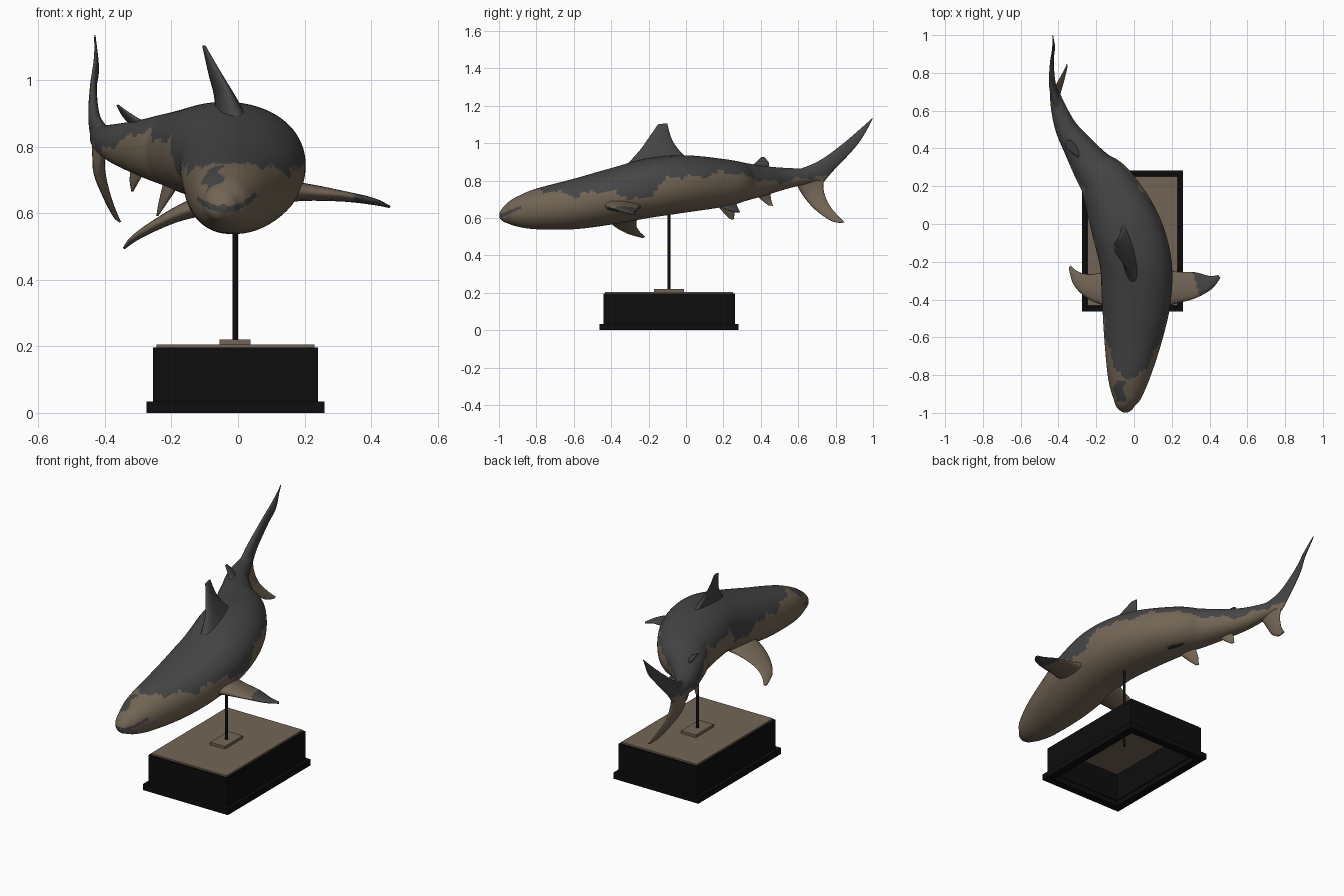
import bpy
import bmesh
from math import sin, cos, pi, copysign
from mathutils import Vector

cube = bpy.data.objects.get("Cube")
if cube:
    bpy.data.objects.remove(cube, do_unlink=True)


def material(name, r, g, b):
    mat = bpy.data.materials.new(name)
    mat.use_nodes = True
    mat.diffuse_color = (r, g, b, 1)
    mat.node_tree.nodes["Principled BSDF"].inputs["Base Color"].default_value = (r, g, b, 1)
    return mat


GREY = material("slate grey", .06, .06, .061)
TAN = material("warm tan", .17, .13, .089)
BLACK = material("black", .004, .004, .004)


def finish(name, bm, mats, rule=None, smooth=False):
    bmesh.ops.recalc_face_normals(bm, faces=bm.faces)
    for face in bm.faces:
        face.smooth = smooth
        if rule:
            face.material_index = int(rule(face.calc_center_median()))
    mesh = bpy.data.meshes.new(name)
    bm.to_mesh(mesh)
    bm.free()
    for mat in mats:
        mesh.materials.append(mat)
    obj = bpy.data.objects.new(name, mesh)
    bpy.context.collection.objects.link(obj)
    return obj


def resample(rows, steps):
    """Smooth curve through rows of numbers."""
    out = []
    last = len(rows) - 1
    for i in range(last):
        a, b, c, d = (rows[min(max(i + k, 0), last)] for k in (-1, 0, 1, 2))
        for s in range(steps):
            t = s / steps
            out.append([q + t * (r - p) / 2 + t * t * (p - 2.5 * q + 2 * r - w / 2)
                        + t ** 3 * (1.5 * (q - r) + (w - p) / 2)
                        for p, q, r, w in zip(a, b, c, d)])
    return out + [list(rows[-1])]


def loft(rings):
    bm = bmesh.new()
    loops = [[bm.verts.new(p) for p in ring] for ring in rings]
    n = len(loops[0])
    for a, b in zip(loops, loops[1:]):
        for i in range(n):
            j = (i + 1) % n
            bm.faces.new((a[i], a[j], b[j], b[i]))
    bm.faces.new(loops[0])
    bm.faces.new(loops[-1])
    return bm


def lookup(table, y):
    for (y0, z0), (y1, z1) in zip(table, table[1:]):
        if y <= y1:
            return z0 + (z1 - z0) * max(0, (y - y0) / (y1 - y0))
    return table[-1][1]


# Wavy line between the grey back and the tan belly
EDGE = [(-.84, .76), (-.8, .74), (-.7, .745), (-.6, .715), (-.5, .74), (-.4, .745),
        (-.3, .70), (-.2, .71), (-.1, .82), (.1, .82), (.2, .85), (.3, .83),
        (.4, .80), (.5, .79), (.6, .81), (.7, .82)]


def is_tan(p):
    if p.y < -.83:
        snout_patch = p.y > -.94 and abs(p.x + .075 + .01 * sin(70 * p.y)) < .025 and p.z > .66
        mouth = p.y < -.88 and abs(p.z - .612 - 5 * (p.x + .04) ** 2) < .009
        return not (snout_patch or mouth)
    return p.z < lookup(EDGE, p.y) + .008 * sin(45 * p.y) + .005 * sin(110 * p.y)


# Body stations: y, spine x, half width, top, bottom
STATIONS = [
    (-.998, -.045, .012, .628, .602), (-.98, -.045, .038, .655, .583),
    (-.95, -.045, .058, .685, .570), (-.9, -.038, .083, .716, .554),
    (-.8, -.028, .114, .757, .540), (-.6, -.005, .155, .810, .540),
    (-.4, .012, .183, .867, .565), (-.2, .008, .190, .920, .600),
    (0, -.048, .183, .935, .630), (.2, -.14, .145, .915, .660),
    (.3, -.22, .108, .897, .688), (.4, -.29, .082, .880, .715),
    (.5, -.355, .060, .870, .745), (.6, -.395, .043, .865, .772),
    (.7, -.422, .024, .862, .795), (.75, -.43, .008, .850, .810)]


def body_rings(around=72):
    rows = resample(STATIONS, 12)
    for i, (y, x, half, top, bottom) in enumerate(rows):
        before, after = rows[max(i - 2, 0)], rows[min(i + 2, len(rows) - 1)]
        along = Vector((after[1] - before[1], after[0] - before[0], 0)).normalized()
        side = Vector((along.y, -along.x, 0))
        ring = []
        for k in range(around):
            a = 2 * pi * k / around
            c, s = cos(a), sin(a)
            u = copysign(abs(c) ** .95, c) * half
            v = copysign(abs(s) ** .95, s) * (top - bottom) / 2
            ring.append(Vector((x, y, (top + bottom) / 2 + v)) + side * u)
        yield ring


finish("shark_body", loft(list(body_rings())), [GREY, TAN], is_tan, True)


def fin(name, *sections, rule=is_tan):
    """Each section: leading point, trailing point, thickness."""
    rows = resample([(*a, *b, t) for a, b, t in sections], 10)
    mids = [Vector(r[:3]) + Vector(r[3:6]) for r in (rows[0], rows[-1])]
    span = mids[1] - mids[0]
    n = 10
    rings = []
    for r in rows:
        lead, trail = Vector(r[:3]), Vector(r[3:6])
        normal = (trail - lead).cross(span).normalized()
        ring = []
        for k in range(2 * n):
            a = pi * k / n
            t = (1 - cos(a)) / 2
            ring.append(lead.lerp(trail, t) + normal * sin(a) * (1.25 - .5 * t) * r[6] / 2)
        rings.append(ring)
    return finish(name, loft(rings), [GREY, TAN], rule, True)


def all_grey(p):
    return False


def all_tan(p):
    return True


# Fins on the back
fin("dorsal_fin",
    ((.0, -.33, .87), (-.05, .03, .90), .09),
    ((-.03, -.245, .965), (-.065, -.03, .955), .045),
    ((-.065, -.195, 1.035), (-.085, -.075, 1.02), .026),
    ((-.1, -.15, 1.10), (-.105, -.1, 1.105), .01), rule=all_grey)
fin("second_dorsal_fin",
    ((-.27, .33, .86), (-.31, .43, .86), .03),
    ((-.32, .37, .895), (-.345, .445, .89), .015),
    ((-.36, .40, .925), (-.365, .42, .925), .006), rule=all_grey)

# Pectoral fins
fin("left_pectoral_fin",
    ((.12, -.46, .67), (.12, -.22, .66), .07),
    ((.21, -.425, .665), (.21, -.25, .66), .05),
    ((.32, -.395, .655), (.32, -.255, .645), .03),
    ((.41, -.345, .638), (.40, -.275, .633), .02),
    ((.458, -.285, .62), (.445, -.27, .622), .008),
    rule=lambda p: p.x < .33 - .3 * (p.y + .32))
fin("right_pectoral_fin",
    ((-.08, -.45, .635), (-.08, -.24, .63), .07),
    ((-.18, -.425, .60), (-.18, -.26, .595), .045),
    ((-.26, -.385, .56), (-.25, -.265, .56), .03),
    ((-.32, -.32, .522), (-.30, -.25, .53), .02),
    ((-.345, -.235, .495), (-.335, -.22, .50), .008), rule=all_tan)

# Pelvic and anal fins
fin("left_pelvic_fin",
    ((-.10, .16, .70), (-.16, .26, .70), .03),
    ((-.07, .20, .655), (-.11, .275, .66), .018),
    ((-.05, .26, .632), (-.06, .29, .63), .006), rule=lambda p: p.z > .675)
fin("right_pelvic_fin",
    ((-.18, .15, .69), (-.22, .25, .70), .03),
    ((-.215, .195, .635), (-.235, .26, .64), .018),
    ((-.24, .235, .595), (-.245, .255, .592), .006), rule=all_tan)
fin("anal_fin",
    ((-.28, .37, .73), (-.32, .45, .74), .025),
    ((-.30, .405, .695), (-.325, .455, .70), .014),
    ((-.315, .44, .668), (-.32, .465, .665), .006), rule=all_tan)

# Tail
fin("tail_upper_lobe",
    ((-.395, .59, .855), (-.43, .735, .79), .05),
    ((-.43, .71, .905), (-.435, .785, .85), .035),
    ((-.437, .83, .99), (-.432, .885, .955), .02),
    ((-.43, .93, 1.075), (-.42, .94, 1.025), .012),
    ((-.43, 1.0, 1.137), (-.43, .985, 1.105), .005))
fin("tail_lower_lobe",
    ((-.405, .58, .80), (-.43, .74, .83), .045),
    ((-.42, .625, .72), (-.415, .735, .755), .035),
    ((-.395, .69, .645), (-.40, .76, .68), .024),
    ((-.37, .77, .588), (-.375, .805, .62), .014),
    ((-.355, .825, .573), (-.355, .847, .577), .006))


# Display stand
def block(name, mat, xs, ys, zs, wall=0):
    bm = bmesh.new()
    bmesh.ops.create_cube(bm, size=1)
    for v in bm.verts:
        v.co = [lo if c < 0 else hi for c, (lo, hi) in zip(v.co, (xs, ys, zs))]
    if wall:
        ends = [f for f in bm.faces if abs(f.normal.z) > .5]
        bmesh.ops.delete(bm, geom=ends, context="FACES_ONLY")
    obj = finish(name, bm, [mat])
    if wall:
        shell = obj.modifiers.new("wall", "SOLIDIFY")
        shell.thickness = wall
        shell.offset = -1
        shell.use_even_offset = True
    return obj


block("base_skirt", BLACK, (-.275, .26), (-.462, .282), (0, .034), .045)
block("base_walls", BLACK, (-.255, .24), (-.442, .262), (.03, .196), .03)
block("base_top_panel", TAN, (-.245, .23), (-.432, .252), (.19, .205))
block("pole_foot", TAN, (-.055, .038), (-.172, -.01), (.204, .22))

bm = bmesh.new()
bmesh.ops.create_cone(bm, cap_ends=True, segments=16, radius1=.008, radius2=.008, depth=.5)
bmesh.ops.translate(bm, verts=bm.verts, vec=(-.008, -.092, .4))
finish("support_pole", bm, [BLACK])
